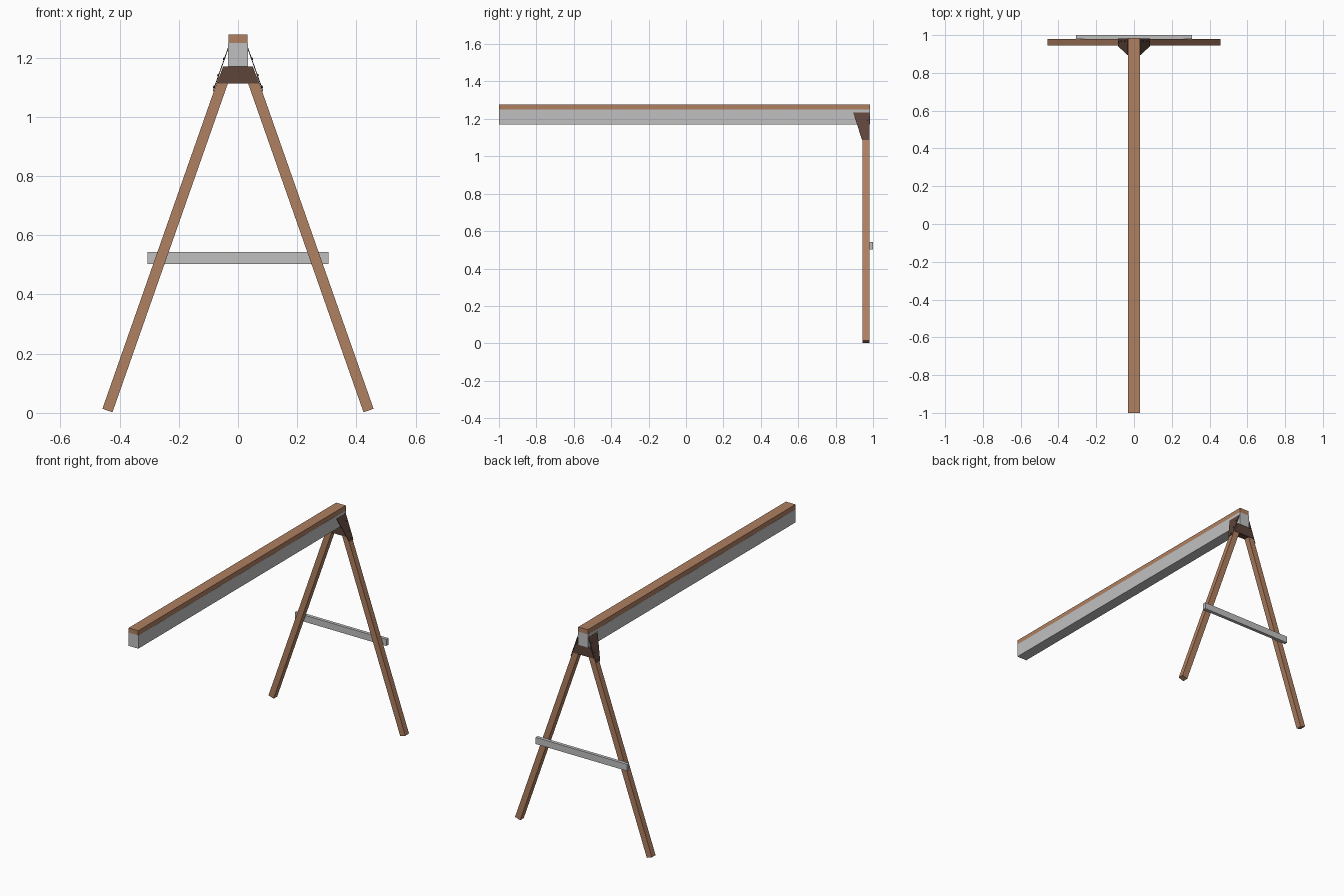
import bpy, math
from mathutils import Vector

if "Cube" in bpy.data.objects:
    bpy.data.objects.remove(bpy.data.objects["Cube"])


def mat(name, rgb):
    m = bpy.data.materials.new(name)
    m.diffuse_color = (*rgb, 1)
    m.use_nodes = True
    m.node_tree.nodes["Principled BSDF"].inputs["Base Color"].default_value = m.diffuse_color
    return m


WOOD = mat("warm wood", (0.43, 0.215, 0.12))
GREY = mat("light grey", (0.53, 0.53, 0.53))
DARK = mat("dark brown metal", (0.11, 0.058, 0.042))


def prism(name, profile, offset, material):
    """Extrude a planar polygon along an offset vector into a solid."""
    n = len(profile)
    a = [Vector(p) for p in profile]
    verts = a + [p + Vector(offset) for p in a]
    faces = [tuple(range(n)), tuple(range(2 * n - 1, n - 1, -1))]
    faces += [(i, i + n, (i + 1) % n + n, (i + 1) % n) for i in range(n)]
    normal = (a[1] - a[0]).cross(a[2] - a[1])
    if normal.dot(Vector(offset)) > 0:
        faces = [f[::-1] for f in faces]
    me = bpy.data.meshes.new(name)
    me.from_pydata(verts, [], faces)
    me.materials.append(material)
    ob = bpy.data.objects.new(name, me)
    bpy.context.collection.objects.link(ob)
    return ob


def box(name, x, y, z, material):
    p = [(x[0], y[0], z[0]), (x[1], y[0], z[0]), (x[1], y[0], z[1]), (x[0], y[0], z[1])]
    return prism(name, p, (0, y[1] - y[0], 0), material)


# Top rail: grey laminated beam with a wooden cap
box("beam_core", (-0.011, 0.011), (-1, 0.984), (1.17, 1.25), GREY)
box("beam_plank_left", (-0.033, -0.011), (-1, 0.984), (1.17, 1.25), GREY)
box("beam_plank_right", (0.011, 0.033), (-1, 0.984), (1.17, 1.25), GREY)
box("beam_cap", (-0.032, 0.032), (-1, 0.984), (1.25, 1.278), WOOD)

# Cross brace behind the legs
box("cross_brace", (-0.306, 0.306), (0.98, 1.0), (0.503, 0.543), GREY)

# Bracket block under the beam end
prism("bracket_body", [(-0.072, 0.942, 1.112), (0.072, 0.942, 1.112),
                       (0.050, 0.942, 1.17), (-0.050, 0.942, 1.17)],
      (0, 0.04, 0), DARK)

ang = math.atan(0.351)
for side, s in (("left", -1), ("right", 1)):
    up = Vector((-s * math.sin(ang), 0, math.cos(ang)))
    out = Vector((s * math.cos(ang), 0, math.sin(ang)))

    # Splayed leg with square-cut ends
    inner = Vector((s * 0.424, 0.945, 0.002))
    outer = inner + out * 0.036
    length = 1.19
    prism("leg_" + side, [inner, outer, outer + up * length, inner + up * length],
          (0, 0.035, 0), WOOD)

    # Slanted bracket cheek plate, flush on the outside of the leg
    def cheek(y, z):
        return Vector((s * (0.0315 + (1.232 - z) * 0.351), y, z))
    prism("bracket_cheek_" + side,
          [cheek(0.894, 1.232), cheek(0.981, 1.232), cheek(0.981, 1.086), cheek(0.942, 1.086)],
          out * 0.003, DARK)

    # Bolt heads on the cheek plate
    for i, (y, z) in enumerate(((0.968, 1.195), (0.968, 1.14), (0.962, 1.1))):
        bpy.ops.mesh.primitive_cylinder_add(vertices=8, radius=0.004, depth=0.004,
                                            location=cheek(y, z) + out * 0.004)
        b = bpy.context.object
        b.rotation_euler = out.to_track_quat('Z', 'Y').to_euler()
        b.name = f"bolt_{side}_{i + 1}"
        b.data.materials.append(DARK)
